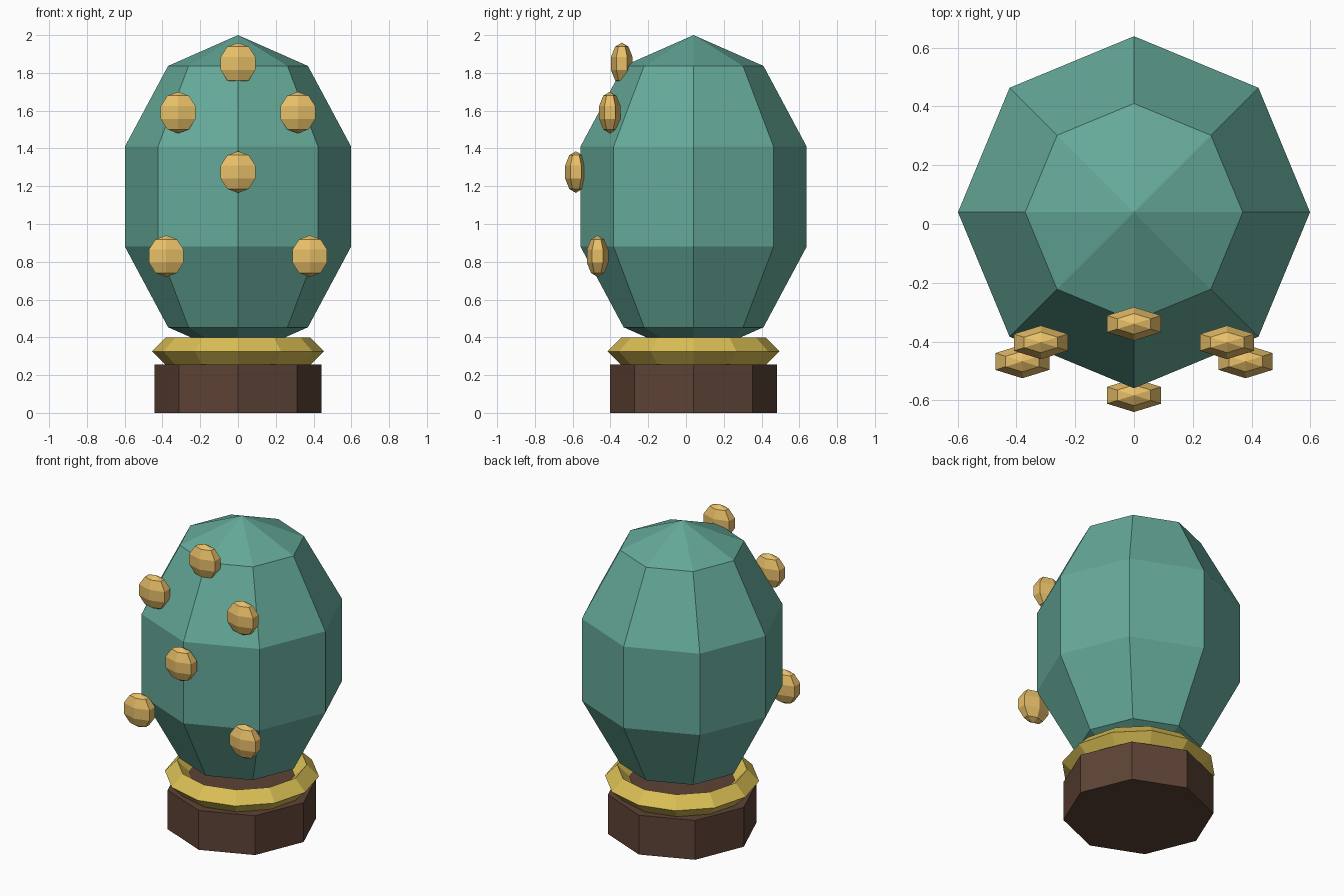
import bpy, bmesh
from math import sin, cos, pi

if "Cube" in bpy.data.objects:
    bpy.data.objects.remove(bpy.data.objects["Cube"])

CY = 0.04  # depth of the body's axis


def material(name, rgb):
    m = bpy.data.materials.new(name)
    m.diffuse_color = (*rgb, 1)
    m.use_nodes = True
    m.node_tree.nodes["Principled BSDF"].inputs["Base Color"].default_value = m.diffuse_color
    return m


def finish(bm, name, loc, mat):
    bmesh.ops.recalc_face_normals(bm, faces=bm.faces)
    me = bpy.data.meshes.new(name)
    bm.to_mesh(me)
    bm.free()
    me.materials.append(mat)
    ob = bpy.data.objects.new(name, me)
    ob.location = loc
    bpy.context.collection.objects.link(ob)
    return ob


def ball(name, loc, radii, sides, bands, mat):
    """Low-poly ellipsoid with a corner facing -y."""
    bm = bmesh.new()
    rx, ry, rz = radii
    rings = []
    for i in range(1, bands):
        t = pi * i / bands
        rings.append([bm.verts.new((rx * sin(t) * sin(2 * pi * k / sides),
                                    -ry * sin(t) * cos(2 * pi * k / sides),
                                    rz * cos(t))) for k in range(sides)])
    top, bottom = bm.verts.new((0, 0, rz)), bm.verts.new((0, 0, -rz))
    for k in range(sides):
        n = (k + 1) % sides
        bm.faces.new((top, rings[0][k], rings[0][n]))
        bm.faces.new((bottom, rings[-1][n], rings[-1][k]))
        for a, b in zip(rings, rings[1:]):
            bm.faces.new((a[k], b[k], b[n], a[n]))
    return finish(bm, name, loc, mat)


teal = material("teal", (0.13, 0.40, 0.32))
gold = material("gold", (0.80, 0.52, 0.14))
brass = material("brass", (0.70, 0.52, 0.09))
brown = material("brown", (0.11, 0.056, 0.036))

# Egg-shaped body
ball("body", (0, CY, 1.145), (0.63, 0.63, 0.855), 8, 5, teal)

# Octagonal base block
bm = bmesh.new()
bmesh.ops.create_cone(bm, cap_ends=True, segments=8, radius1=0.443, radius2=0.443, depth=0.255)
finish(bm, "base", (0, CY, 0.1275), brown)

# Faceted collar ring with a diamond cross-section
bpy.ops.mesh.primitive_torus_add(major_segments=12, minor_segments=4, major_radius=0.383,
                                 minor_radius=0.072, location=(0, CY, 0.326))
collar = bpy.context.object
collar.name = "collar"
collar.data.materials.append(brass)

# Studs on the front: half spacing, depth, height
for i, (x, y, z) in enumerate([(0, -0.34, 1.85), (0.317, -0.403, 1.59),
                               (0, -0.583, 1.275), (0.38, -0.468, 0.83)]):
    for s in ((1, -1) if x else (1,)):
        ball(f"stud_{i}", (s * x, y, z), (0.112, 0.06, 0.11), 6, 5, gold)
